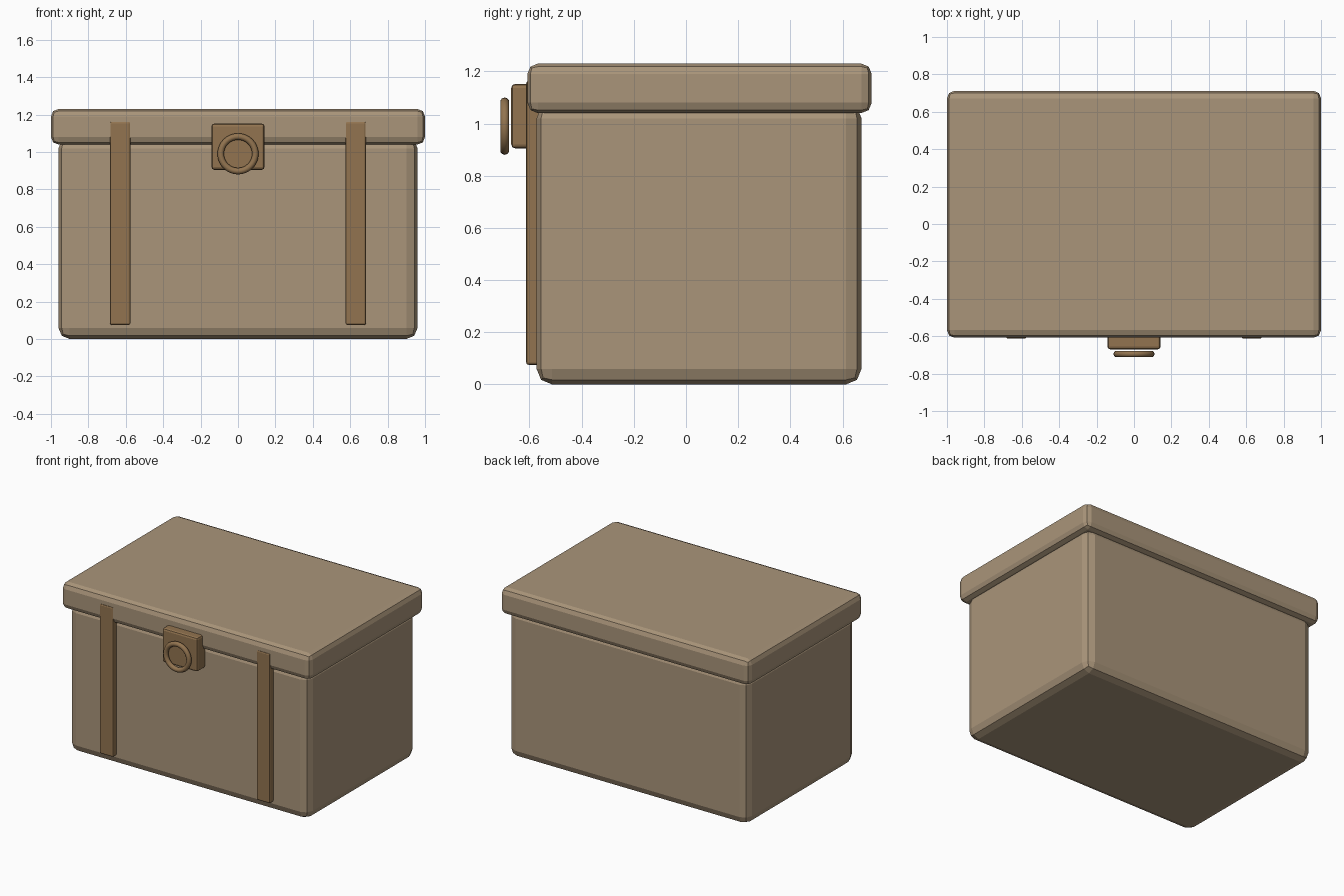
import bpy
from math import pi, radians

old = bpy.data.objects.get("Cube")
if old:
    bpy.data.objects.remove(old, do_unlink=True)


def material(name, color):
    mat = bpy.data.materials.new(name)
    mat.use_nodes = True
    mat.diffuse_color = color
    mat.node_tree.nodes["Principled BSDF"].inputs["Base Color"].default_value = color
    return mat


tan = material("tan_board", (0.40, 0.30, 0.195, 1))
leather = material("brown_leather", (0.29, 0.175, 0.08, 1))


def box(name, low, high, bevel, segments, mat):
    """Box between two corners with bevelled edges."""
    centre = [(a + b) / 2 for a, b in zip(low, high)]
    bpy.ops.mesh.primitive_cube_add(size=1, location=centre)
    obj = bpy.context.object
    obj.name = name
    obj.scale = [b - a for a, b in zip(low, high)]
    bpy.ops.object.transform_apply(location=False, rotation=False, scale=True)
    mod = obj.modifiers.new("edge_bevel", "BEVEL")
    mod.width = bevel
    mod.segments = segments
    obj.data.materials.append(mat)
    return obj


# Chest body and overhanging lid
box("body", (-0.96, -0.573, 0), (0.96, 0.673, 1.08), 0.06, 2, tan)
box("lid", (-1, -0.608, 1.04), (1, 0.712, 1.23), 0.04, 2, tan)

# Two front straps
for side, x in (("right", -0.63), ("left", 0.63)):
    box(side + "_strap", (x - 0.055, -0.613, 0.075),
        (x + 0.055, -0.54, 1.163), 0.01, 2, leather)

# Clasp plate and its ring
box("clasp_plate", (-0.142, -0.67, 0.905), (0.142, -0.57, 1.152), 0.015, 2, leather)
bpy.ops.mesh.primitive_torus_add(
    major_radius=0.0925, minor_radius=0.0175, major_segments=32, minor_segments=10,
    location=(0, -0.695, 0.99), rotation=(pi / 2, 0, 0))
ring = bpy.context.object
ring.name = "clasp_ring"
ring.data.materials.append(leather)
bpy.ops.object.shade_smooth_by_angle(angle=radians(40))
